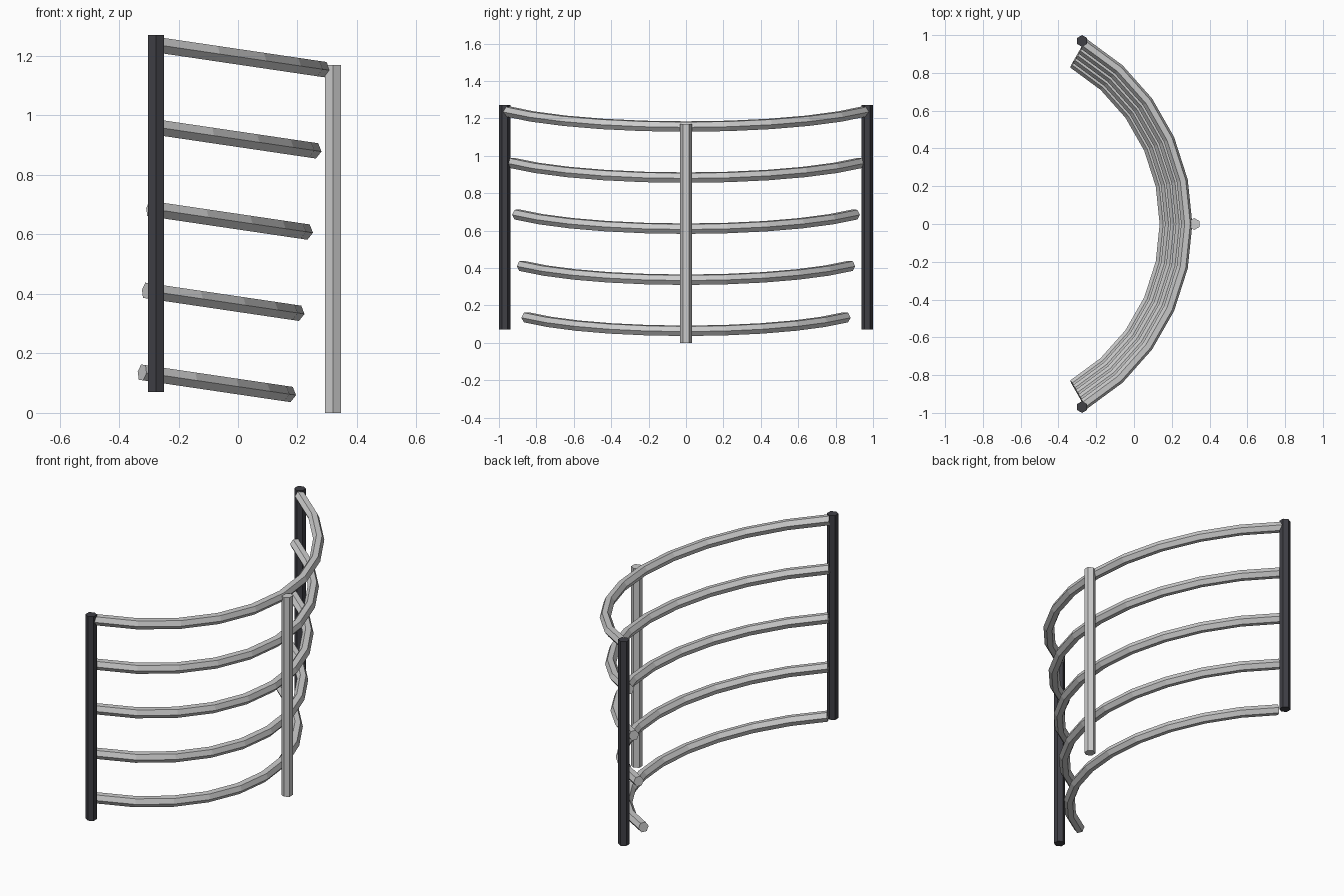
import bpy, bmesh
from math import sin, cos, pi, radians

if "Cube" in bpy.data.objects:
    bpy.data.objects.remove(bpy.data.objects["Cube"])

TILT = radians(8.4)      # rails rise toward the ends
ARC = radians(120)
SEGS = 10
TUBE = 0.03

dark = bpy.data.materials.new("dark_metal")
dark.diffuse_color = (0.05, 0.05, 0.06, 1)
dark.use_nodes = True
dark.node_tree.nodes["Principled BSDF"].inputs["Base Color"].default_value = dark.diffuse_color


def tube(name, rings, mat=None):
    """Skin a list of six-sided rings and cap both ends."""
    bm = bmesh.new()
    loops = [[bm.verts.new(p) for p in ring] for ring in rings]
    for a, b in zip(loops, loops[1:]):
        for i in range(6):
            j = (i + 1) % 6
            bm.faces.new((a[i], a[j], b[j], b[i]))
    bm.faces.new(loops[0][::-1])
    bm.faces.new(loops[-1])
    bmesh.ops.recalc_face_normals(bm, faces=bm.faces)
    me = bpy.data.meshes.new(name)
    bm.to_mesh(me)
    bm.free()
    ob = bpy.data.objects.new(name, me)
    bpy.context.collection.objects.link(ob)
    if mat:
        me.materials.append(mat)
    return ob


def post(name, x, y, z0, z1, mat=None):
    r = 0.031
    tube(name, [[(x + r * sin(k * pi / 3), y + r * cos(k * pi / 3), z)
                 for k in range(6)] for z in (z0, z1)], mat)


def rail(name, radius, mid_z):
    """Tilted 120 degree arc; section has a corner pointing outward."""
    rings = []
    for s in range(SEGS + 1):
        a = -ARC / 2 + ARC * s / SEGS
        ring = []
        for k in range(6):
            r = radius + TUBE * cos(k * pi / 3)
            h = TUBE * sin(k * pi / 3)
            u, v = r * cos(a), r * sin(a)
            d = u - radius           # in-plane distance from the arc middle
            ring.append((-0.81 + radius * cos(TILT) + d * cos(TILT) + h * sin(TILT),
                         v, mid_z - d * sin(TILT) + h * cos(TILT)))
        rings.append(ring)
    tube(name, rings)


# dark end posts and grey centre post
post("end_post_left", -0.275, -0.969, 0.07, 1.27, dark)
post("end_post_right", -0.275, 0.969, 0.07, 1.27, dark)
post("centre_post", 0.319, 0, 0, 1.17)

# five curved rails, widening upward
for i in range(5):
    rail(f"curved_rail_{i + 1}", 0.986 + 0.0288 * i, 0.064 + 0.273 * i)
